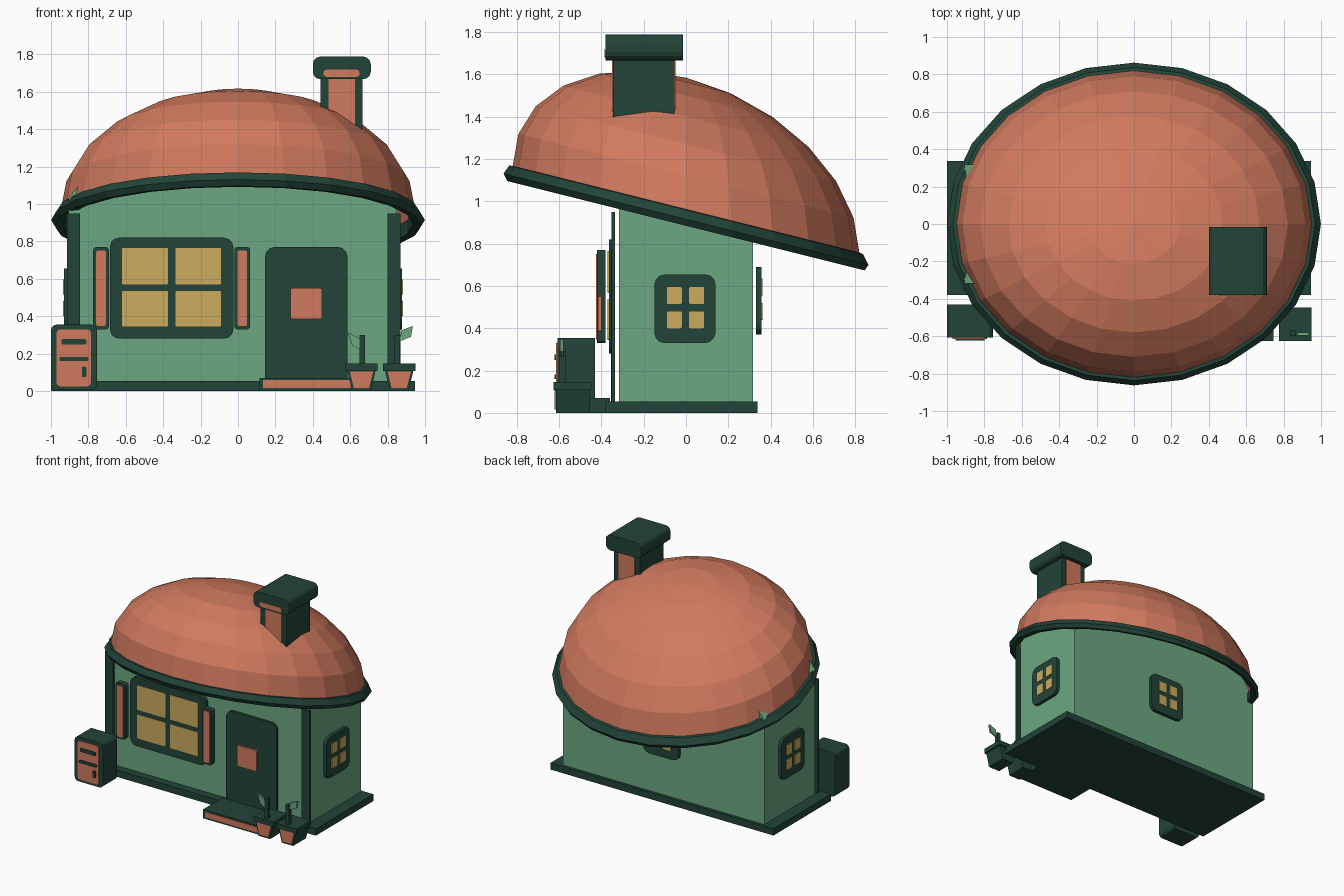
import bpy, bmesh, math
from mathutils import Vector

if "Cube" in bpy.data.objects:
    bpy.data.objects.remove(bpy.data.objects["Cube"], do_unlink=True)


def material(name, r, g, b):
    m = bpy.data.materials.new(name)
    m.use_nodes = True
    m.diffuse_color = (r, g, b, 1)
    m.node_tree.nodes["Principled BSDF"].inputs["Base Color"].default_value = (r, g, b, 1)
    return m


TERRACOTTA = material("terracotta", 0.64, 0.195, 0.112)
SAGE = material("sage green", 0.15, 0.39, 0.225)
DARK = material("dark green", 0.016, 0.058, 0.040)
GOLD = material("window gold", 0.60, 0.41, 0.11)


def finish(name, bm, mat):
    bmesh.ops.recalc_face_normals(bm, faces=bm.faces)
    mesh = bpy.data.meshes.new(name)
    bm.to_mesh(mesh)
    bm.free()
    mesh.materials.append(mat)
    obj = bpy.data.objects.new(name, mesh)
    bpy.context.scene.collection.objects.link(obj)
    return obj


def prism(name, outline, d0, d1, mat, axis="y"):
    """Extrude an upright (u, z) outline from depth d0 to d1 along axis."""
    bm = bmesh.new()
    place = (lambda u, d, z: (u, d, z)) if axis == "y" else (lambda u, d, z: (d, u, z))
    face = bm.faces.new([bm.verts.new(place(u, d0, z)) for u, z in outline])
    out = bmesh.ops.extrude_face_region(bm, geom=[face])["geom"]
    shift = Vector(place(0, d1 - d0, 0))
    bmesh.ops.translate(bm, vec=shift, verts=[v for v in out if isinstance(v, bmesh.types.BMVert)])
    return finish(name, bm, mat)


def plate(name, u, z, d, mat, r=0.0, axis="y"):
    """Box with optionally rounded corners; u, z and d are (low, high)."""
    if r == 0:
        pts = [(u[0], z[0]), (u[1], z[0]), (u[1], z[1]), (u[0], z[1])]
    else:
        pts = []
        centres = [(u[1] - r, z[1] - r), (u[0] + r, z[1] - r), (u[0] + r, z[0] + r), (u[1] - r, z[0] + r)]
        for q, (cu, cz) in enumerate(centres):
            for k in range(4):
                a = math.radians(90 * q + 30 * k)
                pts.append((cu + r * math.cos(a), cz + r * math.sin(a)))
    return prism(name, pts, d[0], d[1], mat, axis)


def window(name, u, z, d, out, panes_u, panes_z, axis="y"):
    """Rounded frame with four panes on its outer side (out is +1 or -1)."""
    plate(name + "_frame", u, z, d, DARK, 0.05, axis)
    face = d[1] if out > 0 else d[0]
    for i, pu in enumerate(panes_u):
        for j, pz in enumerate(panes_z):
            plate(f"{name}_pane_{i}{j}", pu, pz, (face - 0.001 * out, face + 0.005 * out), GOLD, 0.006, axis)


# Roof: half ellipsoid and eave ring, both sheared down toward the back
SEG, RX, RY, RISE, EAVE, SLOPE = 24, 0.95, 0.82, 0.625, 0.96, 0.25


def roof_ring(bm, s, h):
    ring = []
    for i in range(SEG):
        a = 2 * math.pi * i / SEG
        y = RY * s * math.sin(a)
        ring.append(bm.verts.new((RX * s * math.cos(a), y, EAVE - SLOPE * y + h)))
    return ring


def bridge(bm, a, b):
    for i in range(SEG):
        j = (i + 1) % SEG
        bm.faces.new((a[i], a[j], b[j], b[i]))


bm = bmesh.new()
rings = []
for k in range(6):
    t = math.radians(15 * k)
    rings.append(roof_ring(bm, math.cos(t), RISE * math.sin(t)))
for low, high in zip(rings, rings[1:]):
    bridge(bm, low, high)
pole = bm.verts.new((0, 0, EAVE + RISE))
for i in range(SEG):
    bm.faces.new((rings[-1][i], rings[-1][(i + 1) % SEG], pole))
finish("roof_dome", bm, TERRACOTTA)

bm = bmesh.new()
section = [(0.985, 0.005), (1.02, 0.0), (1.052, -0.045), (1.03, -0.075), (0.985, -0.07)]
rings = [roof_ring(bm, s, h) for s, h in section]
for n in range(len(rings)):
    bridge(bm, rings[n], rings[(n + 1) % len(rings)])
finish("roof_eave", bm, DARK)

# Walls: follow the roof slope, with the top narrowed to stay under the dome
WX0, WX1, WY = -0.905, 0.85, 0.317
bm = bmesh.new()
levels = []
for inset, height in ((0, None), (0, 0.955), (0.17, 1.16)):
    loop = []
    for x, y in ((WX0 + inset, -WY), (WX1 - inset, -WY), (WX1 - inset, WY), (WX0 + inset, WY)):
        loop.append(bm.verts.new((x, y, 0.03 if height is None else height - SLOPE * y)))
    levels.append(loop)
for low, high in zip(levels, levels[1:]):
    for i in range(4):
        bm.faces.new((low[i], low[(i + 1) % 4], high[(i + 1) % 4], high[i]))
bm.faces.new(levels[0])
bm.faces.new(levels[-1])
finish("walls", bm, SAGE)

# Foundation, corner posts and doorstep
plate("foundation", (-1.0, 0.945), (0, 0.053), (-0.38, 0.338), DARK)
plate("right_post", (-0.915, -0.845), (0.04, 0.95), (-0.352, -0.335), DARK)
plate("left_post", (0.80, 0.87), (0.04, 0.95), (-0.352, -0.335), DARK)
plate("doorstep", (0.115, 0.63), (0, 0.07), (-0.60, -0.36), DARK)
plate("doorstep_riser", (0.135, 0.61), (0.015, 0.058), (-0.606, -0.599), TERRACOTTA)

# Door
plate("door", (0.145, 0.585), (0.01, 0.77), (-0.355, -0.335), DARK, 0.05)
plate("door_panel", (0.28, 0.45), (0.385, 0.55), (-0.415, -0.40), TERRACOTTA, 0.01)

# Windows
window("front_window", (-0.685, -0.025), (0.28, 0.82), (-0.365, -0.335), -1,
       ((-0.62, -0.375), (-0.335, -0.09)), ((0.345, 0.535), (0.57, 0.765)))
SMALL_U = ((-0.09, -0.02), (0.015, 0.085))
SMALL_Z = ((0.40, 0.48), (0.515, 0.595))
window("left_window", (-0.15, 0.14), (0.33, 0.655), (0.845, 0.876), 1, SMALL_U, SMALL_Z, "x")
window("right_window", (-0.15, 0.14), (0.33, 0.655), (-0.93, -0.90), -1, SMALL_U, SMALL_Z, "x")
window("back_window", (-0.185, 0.125), (0.37, 0.69), (0.33, 0.357), 1,
       [(a - 0.03, b - 0.03) for a, b in SMALL_U], [(a + 0.04, b + 0.04) for a, b in SMALL_Z])

# Shutters
for side, x in (("right", -0.775), ("left", -0.02)):
    plate(side + "_shutter", (x, x + 0.085), (0.33, 0.77), (-0.42, -0.38), DARK, 0.018)
    plate(side + "_shutter_panel", (x + 0.017, x + 0.068), (0.347, 0.752), (-0.426, -0.419), TERRACOTTA, 0.01)

# Chimney
plate("chimney_stack", (0.44, 0.665), (1.2, 1.70), (-0.345, -0.055), DARK)
for side, d in (("front", (-0.351, -0.344)), ("back", (-0.056, -0.049))):
    plate(f"chimney_{side}_panel", (0.485, 0.625), (1.2, 1.68), d, TERRACOTTA)
plate("chimney_cap", (0.40, 0.71), (1.667, 1.788), (-0.38, -0.015), DARK, 0.04)
plate("chimney_cap_slot", (0.457, 0.65), (1.68, 1.718), (-0.385, -0.379), TERRACOTTA, 0.016)

# Post cabinet
plate("cabinet", (-1.0, -0.755), (0.005, 0.355), (-0.607, -0.43), DARK, 0.03)
plate("cabinet_front", (-0.97, -0.787), (0.025, 0.33), (-0.614, -0.606), TERRACOTTA, 0.02)
for n, (u, z) in enumerate((((-0.945, -0.81), (0.25, 0.277)),
                            ((-0.955, -0.80), (0.16, 0.182)),
                            ((-0.835, -0.81), (0.075, 0.13)))):
    plate(f"cabinet_handle_{n}", u, z, (-0.622, -0.613), DARK, 0.008)

# Flower pots with sprouts
for side, x in (("right", 0.66), ("left", 0.862)):
    prism(side + "_pot", [(x - 0.05, 0), (x + 0.05, 0), (x + 0.077, 0.115), (x - 0.077, 0.115)],
          -0.615, -0.455, DARK)
    prism(side + "_pot_front", [(x - 0.04, 0.015), (x + 0.04, 0.015), (x + 0.063, 0.105), (x - 0.063, 0.105)],
          -0.621, -0.614, TERRACOTTA)
    plate(side + "_pot_rim", (x - 0.087, x + 0.087), (0.108, 0.147), (-0.626, -0.447), DARK)
plate("right_stem", (0.65, 0.68), (0.14, 0.30), (-0.60, -0.57), DARK)
plate("left_stem", (0.835, 0.865), (0.14, 0.30), (-0.60, -0.57), DARK)
prism("right_leaf", [(0.655, 0.22), (0.655, 0.28), (0.585, 0.315), (0.61, 0.245)], -0.595, -0.58, SAGE)
prism("left_leaf", [(0.862, 0.265), (0.925, 0.29), (0.935, 0.348), (0.875, 0.325)], -0.595, -0.58, SAGE)
